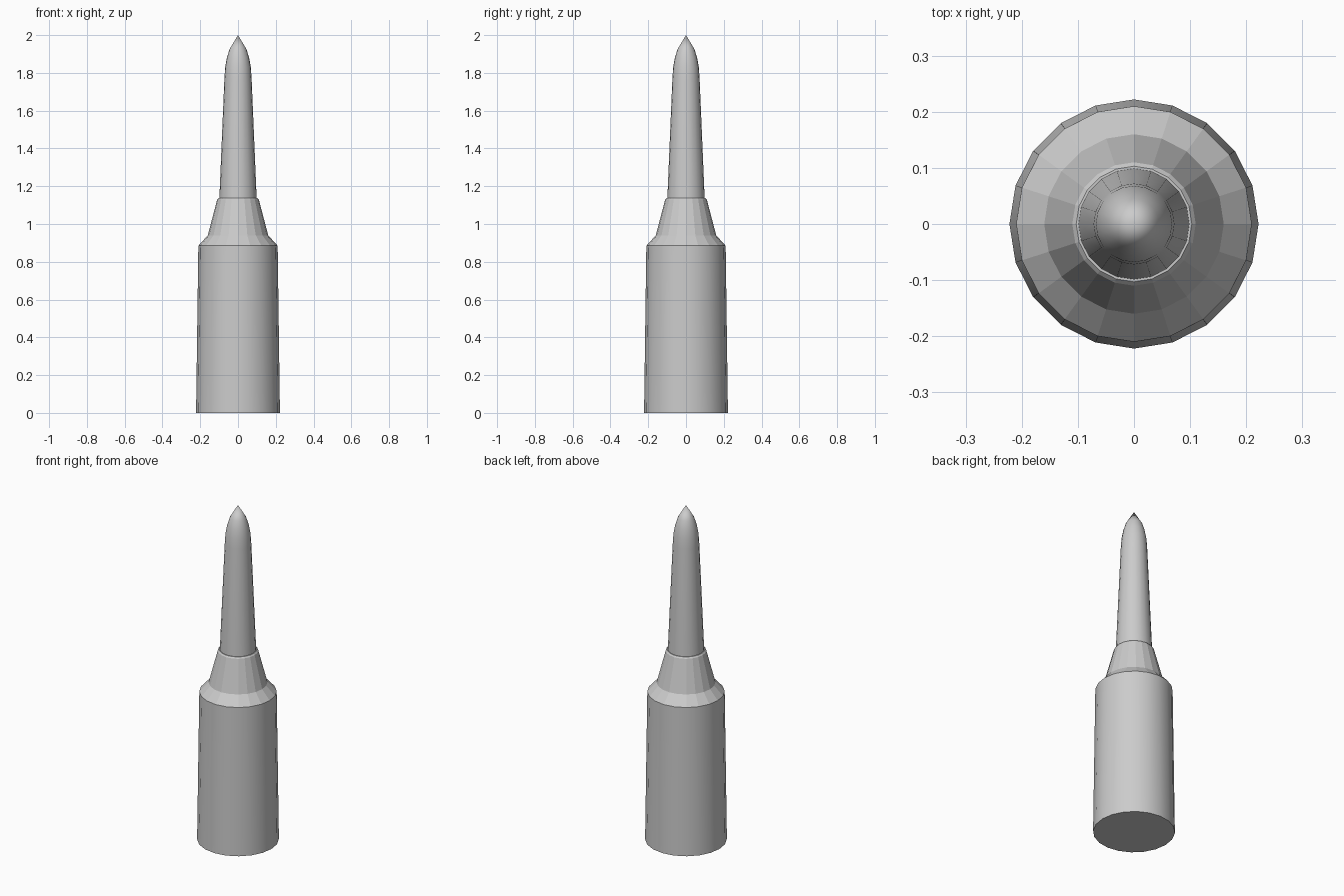
import bpy, bmesh
from math import cos, sin, pi

if "Cube" in bpy.data.objects:
    bpy.data.objects.remove(bpy.data.objects["Cube"])

SIDES = 20


def lathe(name, profile, flat_bands=()):
    """Revolve (radius, z) points around z; bands listed in flat_bands stay faceted."""
    bm = bmesh.new()
    rings = []
    for r, z in profile:
        if r == 0:
            rings.append([bm.verts.new((0, 0, z))] * SIDES)
        else:
            rings.append([bm.verts.new((r * cos(2 * pi * i / SIDES), r * sin(2 * pi * i / SIDES), z))
                          for i in range(SIDES)])
    flat = []
    for b, (lo, hi) in enumerate(zip(rings, rings[1:])):
        for i in range(SIDES):
            j = (i + 1) % SIDES
            corners = list(dict.fromkeys((lo[i], lo[j], hi[j], hi[i])))
            face = bm.faces.new(corners)
            if b in flat_bands:
                flat.append(face)
    for ring in (rings[0], rings[-1]):
        if ring[0] is not ring[1]:
            bm.faces.new(ring)
    bmesh.ops.recalc_face_normals(bm, faces=bm.faces)
    bm.faces.index_update()
    flat_ids = [f.index for f in flat]
    mesh = bpy.data.meshes.new(name)
    bm.to_mesh(mesh)
    bm.free()
    obj = bpy.data.objects.new(name, mesh)
    bpy.context.collection.objects.link(obj)
    bpy.ops.object.select_all(action='DESELECT')
    obj.select_set(True)
    bpy.context.view_layer.objects.active = obj
    bpy.ops.object.shade_smooth_by_angle(angle=0.52)
    for i in flat_ids:
        mesh.polygons[i].use_smooth = False
    return obj


# Tapered case with faceted shoulder and neck
lathe("case", [(0.222, 0), (0.21, 0.885), (0.16, 0.94), (0.11, 1.13), (0.103, 1.138)],
      flat_bands=(1, 2, 3))

# Slim pointed tip seated in the neck
lathe("tip", [(0.099, 1.13), (0.072, 1.77), (0.068, 1.83), (0.059, 1.88), (0.045, 1.925), (0, 2.0)])
